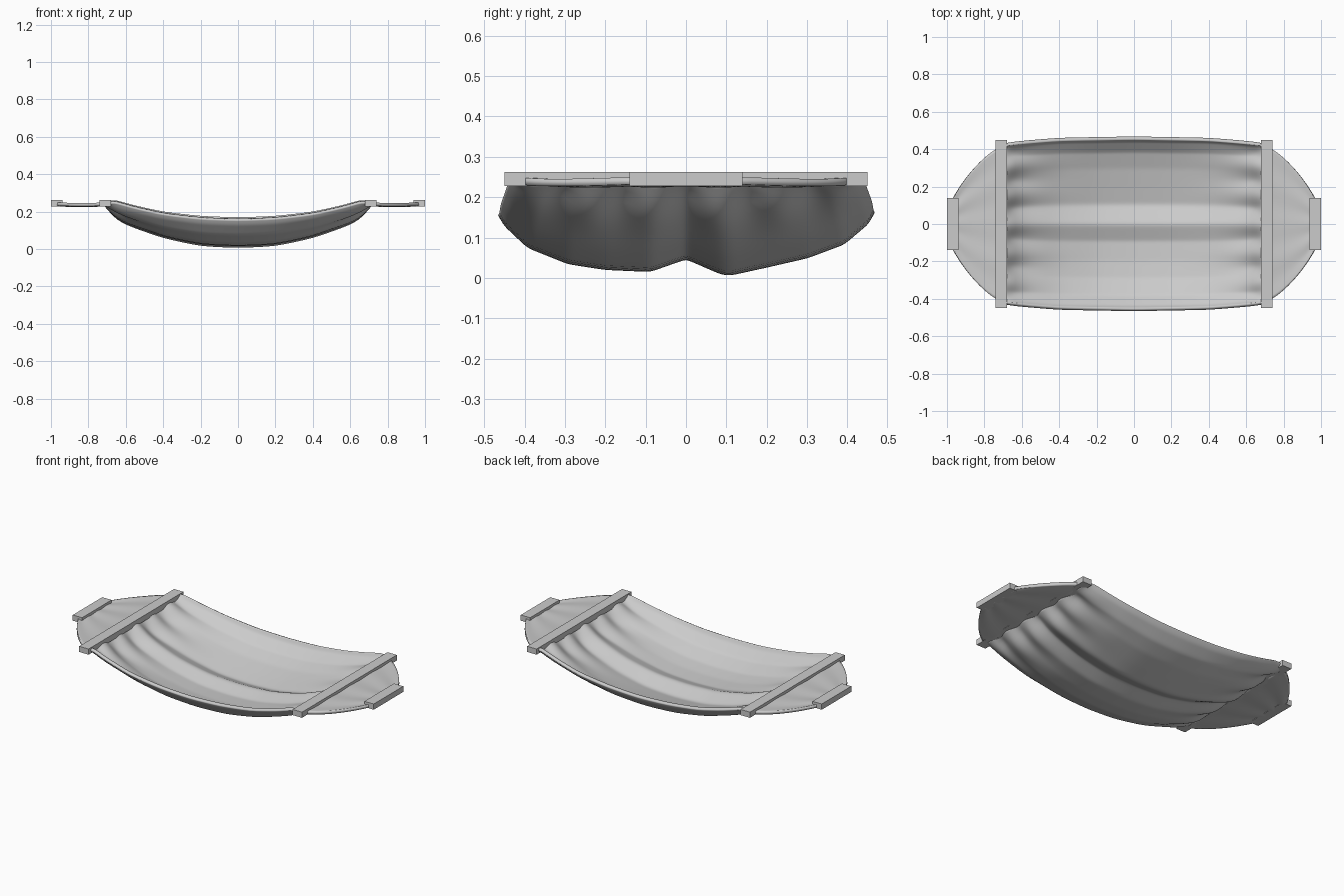
import bpy, bmesh, math

if "Cube" in bpy.data.objects:
    bpy.data.objects.remove(bpy.data.objects["Cube"])


def lerp_table(table, v):
    for (a, fa), (b, fb) in zip(table, table[1:]):
        if v <= b:
            return fa + (fb - fa) * max(0, (v - a) / (b - a))
    return table[-1][1]


def bar(name, x, half_length):
    bpy.ops.mesh.primitive_cube_add(size=1, location=(x, 0, 0.245))
    ob = bpy.context.object
    ob.name = name
    ob.scale = (0.062, 2 * half_length, 0.034)
    bpy.ops.object.transform_apply(location=False, rotation=False, scale=True)


def cloth(name, rows, thickness):
    bm = bmesh.new()
    grid = [[bm.verts.new(p) for p in row] for row in rows]
    for r, s in zip(grid, grid[1:]):
        for i in range(len(r) - 1):
            bm.faces.new((r[i], s[i], s[i + 1], r[i + 1]))
    bmesh.ops.recalc_face_normals(bm, faces=bm.faces)
    for f in bm.faces:
        f.smooth = True
    me = bpy.data.meshes.new(name)
    bm.to_mesh(me)
    bm.free()
    ob = bpy.data.objects.new(name, me)
    bpy.context.collection.objects.link(ob)
    sub = ob.modifiers.new("smooth", 'SUBSURF')
    sub.levels = sub.render_levels = 1
    sol = ob.modifiers.new("thickness", 'SOLIDIFY')
    sol.thickness = thickness
    sol.offset = 0


# Wooden spreader bars and short end bars
for side, label in ((-1, "left"), (1, "right")):
    bar(label + "_spreader_bar", side * 0.709, 0.45)
    bar(label + "_end_bar", side * 0.969, 0.14)

# Hanging bed: middle cross-section swept along the sag, with gathers at the bars
section = [(-0.458, 0.158), (-0.446, 0.135), (-0.388, 0.08), (-0.29, 0.041),
           (-0.2, 0.027), (-0.09, 0.022), (0, 0.054), (0.1, 0.011), (0.2, 0.033),
           (0.3, 0.056), (0.388, 0.089), (0.448, 0.14), (0.46, 0.165)]
rim = [(0, 0.16), (0.2, 0.167), (0.4, 0.19), (0.56, 0.225), (0.66, 0.252), (0.71, 0.245)]
depth = [(0, 1), (0.2, 0.98), (0.4, 0.84), (0.56, 0.67), (0.62, 0.57), (0.67, 0.36), (0.71, 0.0)]
width = [(0, 1), (0.4, 0.985), (0.6, 0.95), (0.71, 0.92)]
xs = [0, 0.1, 0.2, 0.3, 0.4, 0.48, 0.56, 0.62, 0.66, 0.69, 0.71]
xs = [-x for x in xs[:0:-1]] + xs
rows = []
for x in xs:
    a = abs(x)
    gather = 0.018 * (a / 0.67) ** 6 if a < 0.68 else 0.008
    row = []
    for k in range(65):
        t = (k - 32) / 32
        y = 0.001 + 0.459 * (0.5 * t + 0.5 * math.sin(math.pi / 2 * t))
        z = lerp_table(rim, a) + (lerp_table(section, y) - 0.16) * lerp_table(depth, a)
        z += gather * math.cos(2 * math.pi * y / 0.165)
        row.append((x, y * lerp_table(width, a), z))
    rows.append(row)
cloth("hammock_bed", rows, 0.018)

# Rounded end panels between spreader bars and end bars
outline = [(0.70, 0.42), (0.75, 0.395), (0.80, 0.355), (0.85, 0.305),
           (0.90, 0.245), (0.94, 0.185), (0.97, 0.135)]
for side, label in ((-1, "left"), (1, "right")):
    rows = []
    for x, w in outline:
        sag = 0.005 * math.sin(math.pi * (x - 0.70) / 0.27)
        rows.append([(side * x, w * (k - 12) / 12,
                      0.239 - sag + 0.002 * math.cos(k * math.pi / 3)) for k in range(25)])
    cloth(label + "_end_panel", rows, 0.018)
